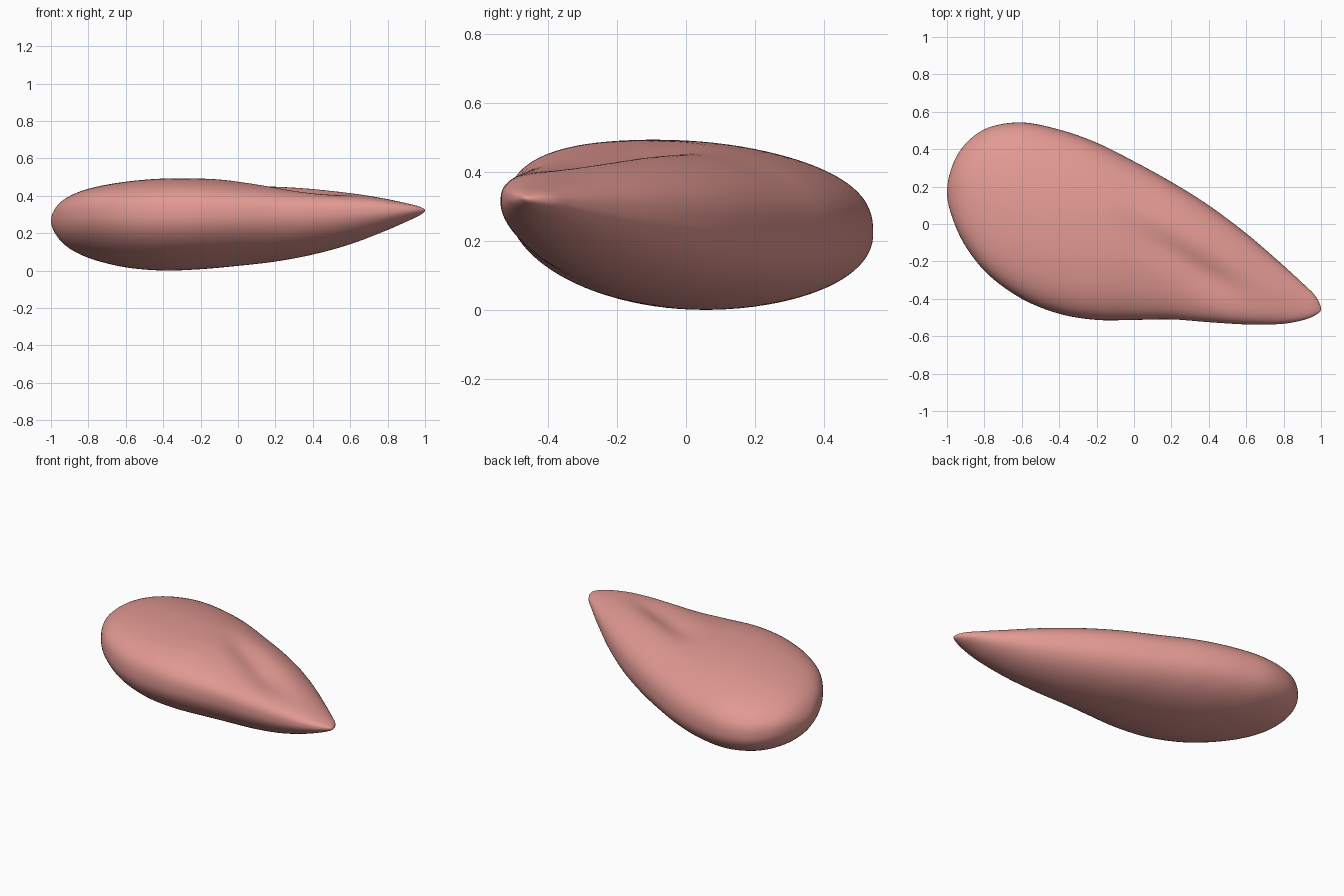
import bpy, bmesh, math

if "Cube" in bpy.data.objects:
    bpy.data.objects.remove(bpy.data.objects["Cube"])

# Stations along x: x, back edge y, front edge y, top z, bottom z
ROWS = [
    (-1.00, 0.17, 0.17, 0.27, 0.27),
    (-0.97, 0.315, 0.03, 0.345, 0.19),
    (-0.90, 0.43, -0.12, 0.40, 0.122),
    (-0.78, 0.515, -0.27, 0.443, 0.066),
    (-0.60, 0.543, -0.40, 0.476, 0.022),
    (-0.40, 0.505, -0.48, 0.493, 0.005),
    (-0.20, 0.435, -0.513, 0.493, 0.012),
    (0.00, 0.335, -0.513, 0.483, 0.03),
    (0.20, 0.225, -0.51, 0.474, 0.053),
    (0.40, 0.10, -0.525, 0.454, 0.09),
    (0.60, -0.05, -0.537, 0.424, 0.145),
    (0.78, -0.205, -0.535, 0.388, 0.213),
    (0.90, -0.315, -0.515, 0.363, 0.265),
    (0.97, -0.385, -0.487, 0.345, 0.298),
    (1.00, -0.455, -0.455, 0.325, 0.325),
]
SUB, SIDES = 8, 96


def swap(r):
    # Mirrored station beyond a tip, so that the tip rounds off
    return (r[0], r[2], r[1], r[4], r[3])


def spline(a, b, c, d, t):
    return [0.5 * (2*q + (r-p)*t + (2*p-5*q+4*r-s)*t*t + (3*q-p-3*r+s)*t**3)
            for p, q, r, s in zip(a, b, c, d)]


def step(a, b, v):
    t = min(1, max(0, (v - a) / (b - a)))
    return t * t * (3 - 2 * t)


def dent(x, y):
    # Diagonal groove on the top, with a lowered lobe in front of it
    ax, ay, dx, dy = 0.0, -0.03, 0.86, -0.51
    along = (x - ax) * dx + (y - ay) * dy
    across = (y - ay) * dx - (x - ax) * dy
    groove = 0.036 * math.exp(-(across / 0.085) ** 2)
    groove *= step(-0.2, 0.25, along) * (1 - step(0.4, 0.9, along))
    lobe = 0.03 * (1 - step(-0.12, 0.08, across))
    lobe *= step(-0.05, 0.45, along) * (1 - step(0.45, 0.95, along))
    return groove + lobe


def point(row, a):
    x, back, front, top, bottom = row
    yc, w = (back + front) / 2, (back - front) / 2
    zc, h = (top + bottom) / 2, (top - bottom) / 2
    c, s = math.cos(a), math.sin(a)
    power = 0.76 if s > 0 else 0.96
    size = min(1, w / 0.4)
    # Front rim sits higher than the back rim
    tilt = size * (0.025 * c - 0.022 * (c * c if c < 0 else 0))
    y = yc + w * c
    z = zc + h * math.copysign(abs(s) ** power, s) - tilt
    if s > 0:
        z -= dent(x, y) * s ** 0.7
    return (x, y, z)


# Organ body: lofted rings closed by a point at each end
pts = [swap(ROWS[1])] + ROWS + [swap(ROWS[-2])]
rows = [spline(*pts[i:i + 4], k / SUB) for i in range(len(ROWS) - 1) for k in range(SUB)][1:]
bm = bmesh.new()
rings = [[bm.verts.new(point(r, 2 * math.pi * (j + 0.5) / SIDES)) for j in range(SIDES)] for r in rows]
tips = [bm.verts.new((r[0], r[1], r[3])) for r in (ROWS[0], ROWS[-1])]
for j in range(SIDES):
    k = (j + 1) % SIDES
    for p, q in zip(rings, rings[1:]):
        bm.faces.new((p[j], p[k], q[k], q[j]))
    bm.faces.new((tips[0], rings[0][k], rings[0][j]))
    bm.faces.new((tips[1], rings[-1][j], rings[-1][k]))
bmesh.ops.recalc_face_normals(bm, faces=bm.faces)
low = min(v.co.z for v in bm.verts)
for v in bm.verts:
    v.co.z -= low
for f in bm.faces:
    f.smooth = True
mesh = bpy.data.meshes.new("organ_body")
bm.to_mesh(mesh)
bm.free()
body = bpy.data.objects.new("organ_body", mesh)
bpy.context.collection.objects.link(body)

mat = bpy.data.materials.new("soft pink")
mat.diffuse_color = (0.76, 0.32, 0.29, 1)
mat.use_nodes = True
mat.node_tree.nodes["Principled BSDF"].inputs["Base Color"].default_value = mat.diffuse_color
mesh.materials.append(mat)
